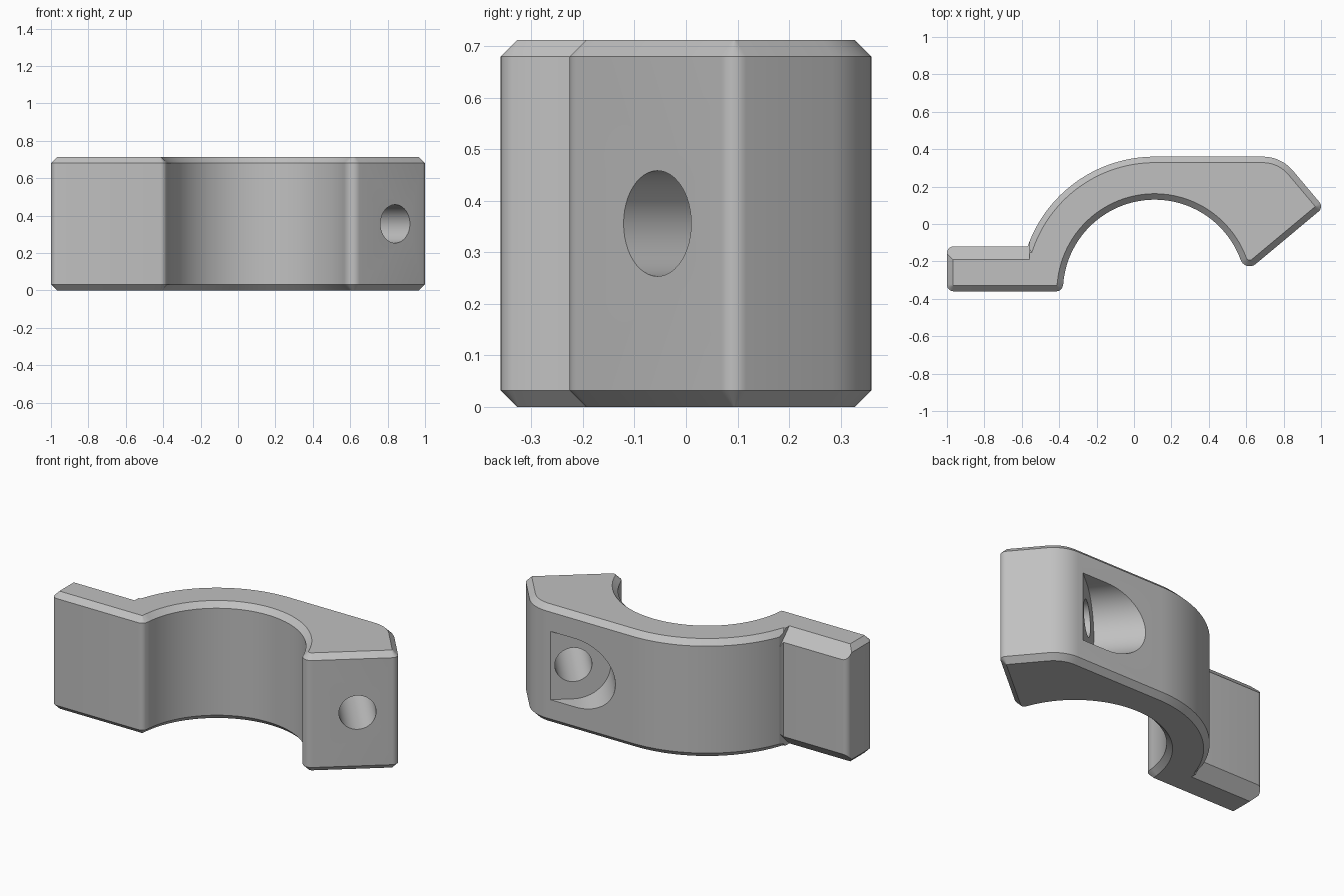
import bpy, bmesh
from math import cos, sin, radians
from mathutils import Vector

if "Cube" in bpy.data.objects:
    bpy.data.objects.remove(bpy.data.objects["Cube"])

H = 0.712          # body height
C = 0.032          # chamfer size
TAB_C = 0.07       # larger chamfer along the back of the tab
MID = H / 2

grey = bpy.data.materials.new("plain_grey")
grey.use_nodes = True
colour = (0.53, 0.53, 0.53, 1)
grey.diffuse_color = colour
grey.node_tree.nodes["Principled BSDF"].inputs["Base Color"].default_value = colour


def arc(cx, cy, r, a0, a1, n):
    angles = [radians(a0 + (a1 - a0) * i / n) for i in range(n + 1)]
    return [Vector((cx + r * cos(a), cy + r * sin(a))) for a in angles]


def inset(pts, d):
    result = []
    for i, p in enumerate(pts):
        e1 = (p - pts[i - 1]).normalized()
        e2 = (pts[(i + 1) % len(pts)] - p).normalized()
        n1, n2 = Vector((e1.y, -e1.x)), Vector((e2.y, -e2.x))
        result.append(p - (n1 + n2) * d / (1 + n1.dot(n2)))
    return result


def loft(name, rings):
    """Closed solid through rings of equal point count."""
    bm = bmesh.new()
    loops = [[bm.verts.new(p) for p in ring] for ring in rings]
    n = len(loops[0])
    for a, b in zip(loops, loops[1:]):
        for i in range(n):
            j = (i + 1) % n
            bm.faces.new((a[i], a[j], b[j], b[i]))
    bm.faces.new(loops[0][::-1])
    bm.faces.new(loops[-1])
    bmesh.ops.recalc_face_normals(bm, faces=bm.faces)
    mesh = bpy.data.meshes.new(name)
    bm.to_mesh(mesh)
    bm.free()
    mesh.materials.append(grey)
    obj = bpy.data.objects.new(name, mesh)
    bpy.context.collection.objects.link(obj)
    return obj


def prism(name, pts, origin, u, v, w, start, end):
    return loft(name, [[origin + u * a + v * b + w * t for a, b in pts]
                       for t in (start, end)])


def cut(obj, cutter):
    cutter.hide_render = True
    mod = obj.modifiers.new("cut", 'BOOLEAN')
    mod.operation = 'DIFFERENCE'
    mod.solver = 'EXACT'
    mod.object = cutter
    bpy.context.view_layer.objects.active = obj
    bpy.ops.object.modifier_apply(modifier=mod.name)
    bpy.data.objects.remove(cutter)


# Half-ring outline with tab and angled lug, counter-clockwise
outline = arc(-0.965, -0.325, 0.035, 180, 270, 6)            # tab front corner
outline += arc(-0.415, -0.325, 0.035, 270, 355, 6)           # tab inner corner
outline += arc(0.11, -0.36, 0.49, 176, 20, 48)               # inner bore
outline += arc(0.618, -0.176, 0.05, 202, 310, 10)            # lug tip
outline += arc(0.965, 0.094, 0.035, -50, 40, 6)              # lug outer corner
outline += arc(0.689, 0.15, 0.21, 40, 90, 10)                # lug back corner
outline += arc(0.11, -0.36, 0.72, 90, 160.5, 32)             # outer curve
outline += arc(-0.965, -0.155, 0.035, 90, 180, 6)            # tab back corner

small = inset(outline, C)
body = loft("clamp_half", [[Vector((p.x, p.y, z)) for p in ring] for ring, z in
                           ((small, 0), (outline, C), (outline, H - C), (small, H))])

# Wide chamfers along the back of the tab, top and bottom
X, Y, Z = Vector((1, 0, 0)), Vector((0, 1, 0)), Vector((0, 0, 1))
wedge = [(-TAB_C - 0.03, 0.03), (0.03, -TAB_C - 0.03), (0.03, 0.03)]
for side in (1, -1):
    edge = Vector((0, -0.12, MID + side * MID))
    cut(body, prism("tab_chamfer_cutter", wedge, edge, Y, Z * side, X, -1.1, -0.56))

# Screw hole square to the angled lug face, with a U-shaped head pocket
along = Vector((cos(radians(40)), sin(radians(40)), 0))
axis = Vector((-along.y, along.x, 0))
hole_centre = Vector((0.84, -0.055, MID))
round_hole = arc(0, 0, 0.1025, 0, 352.5, 47)
cut(body, prism("screw_hole_cutter", round_hole, hole_centre, along, Z, axis, -0.2, 0.6))
R = 0.207
pocket = arc(0, 0, R, 90, 270, 32) + [Vector((0.3, -R)), Vector((0.3, R))]
cut(body, prism("head_pocket_cutter", pocket, hole_centre, along, Z, axis, 0.435, 1.0))

# Smooth curves, crisp edges
bpy.ops.object.select_all(action='DESELECT')
body.select_set(True)
bpy.context.view_layer.objects.active = body
bpy.ops.object.shade_smooth_by_angle(angle=radians(28))
